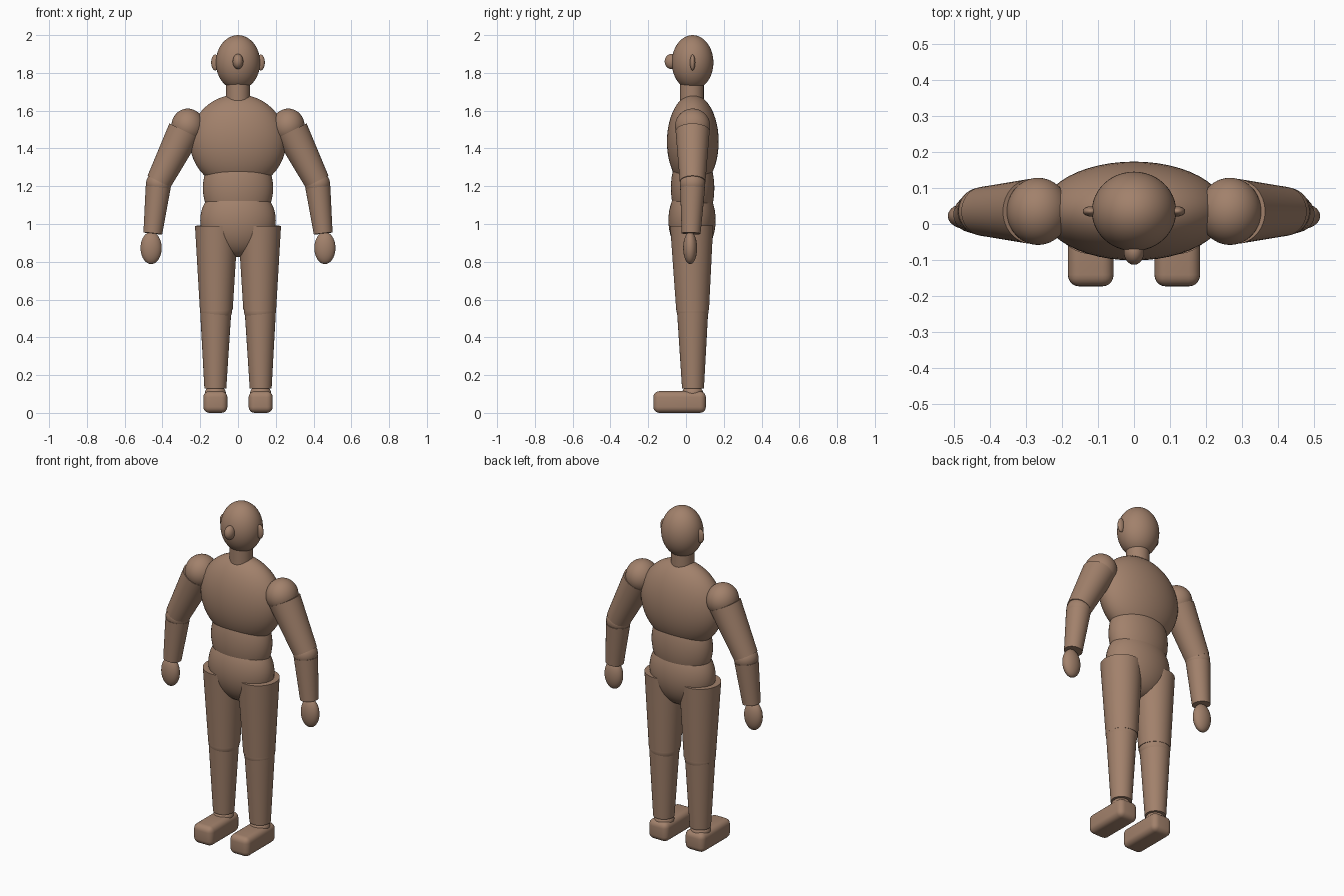
import bpy, bmesh, math
from mathutils import Vector, Matrix

if "Cube" in bpy.data.objects:
    bpy.data.objects.remove(bpy.data.objects["Cube"])

wood = bpy.data.materials.new("warm brown wood")
wood.diffuse_color = (0.36, 0.22, 0.148, 1)
wood.use_nodes = True
wood.node_tree.nodes["Principled BSDF"].inputs["Base Color"].default_value = wood.diffuse_color
Y = 0.035  # depth of the body axis


def finish(name, bm):
    bmesh.ops.recalc_face_normals(bm, faces=bm.faces)
    mesh = bpy.data.meshes.new(name)
    bm.to_mesh(mesh)
    bm.free()
    mesh.materials.append(wood)
    ob = bpy.data.objects.new(name, mesh)
    bpy.context.scene.collection.objects.link(ob)
    bpy.ops.object.select_all(action='DESELECT')
    ob.select_set(True)
    bpy.context.view_layer.objects.active = ob
    bpy.ops.object.shade_smooth_by_angle(angle=math.radians(35))
    return ob


def ellipsoid(name, center, radii, tilt=0):
    bm = bmesh.new()
    mat = (Matrix.Translation(center) @ Matrix.Rotation(tilt, 4, 'Y')
           @ Matrix.Diagonal((*radii, 1)))
    bmesh.ops.create_uvsphere(bm, u_segments=48, v_segments=24, radius=1, matrix=mat)
    return finish(name, bm)


def limb(name, start, end, r_start, r_end):
    """Tapered cylinder between two points."""
    a, b = Vector(start), Vector(end)
    turn = (b - a).to_track_quat('Z', 'Y').to_matrix().to_4x4()
    bm = bmesh.new()
    bmesh.ops.create_cone(bm, cap_ends=True, segments=48, radius1=r_start,
                          radius2=r_end, depth=(b - a).length,
                          matrix=Matrix.Translation((a + b) / 2) @ turn)
    return finish(name, bm)


def rounded_box(name, center, size, radius):
    bm = bmesh.new()
    bmesh.ops.create_cube(bm, size=1, matrix=Matrix.Translation(center)
                          @ Matrix.Diagonal((*size, 1)))
    bmesh.ops.bevel(bm, geom=bm.edges[:], offset=radius, segments=5,
                    profile=0.5, affect='EDGES')
    return finish(name, bm)


# Head and neck
ellipsoid("head", (0, Y, 1.855), (0.117, 0.11, 0.145))
ellipsoid("nose", (0, -0.077, 1.86), (0.028, 0.036, 0.04))
limb("neck", (0, Y - 0.004, 1.62), (0, Y - 0.004, 1.76), 0.063, 0.063)

# Torso
ellipsoid("chest", (0, Y + 0.001, 1.436), (0.255, 0.137, 0.25))
ellipsoid("waist", (0, Y, 1.19), (0.186, 0.115, 0.22))
ellipsoid("pelvis", (0, Y - 0.003, 1.02), (0.2, 0.125, 0.195))

# Paired parts
for side, s in (("left", 1), ("right", -1)):
    ellipsoid(side + "_ear", (s * 0.12, Y, 1.855), (0.022, 0.014, 0.042))
    ellipsoid(side + "_shoulder", (s * 0.266, Y, 1.518), (0.087, 0.093, 0.093))
    limb(side + "_upper_arm", (s * 0.283, Y, 1.492), (s * 0.418, Y, 1.225), 0.09, 0.068)
    ellipsoid(side + "_elbow", (s * 0.42, Y, 1.213), (0.067, 0.067, 0.067))
    limb(side + "_forearm", (s * 0.423, Y, 1.193), (s * 0.451, 0.027, 0.95), 0.066, 0.05)
    ellipsoid(side + "_hand", (s * 0.46, 0.022, 0.873), (0.056, 0.037, 0.085))
    limb(side + "_thigh", (s * 0.114, Y - 0.005, 0.99), (s * 0.115, Y, 0.545), 0.114, 0.087)
    ellipsoid(side + "_knee", (s * 0.116, Y, 0.545), (0.085, 0.085, 0.085))
    limb(side + "_shin", (s * 0.118, Y, 0.53), (s * 0.12, Y + 0.002, 0.13), 0.082, 0.058)
    ellipsoid(side + "_ankle", (s * 0.12, Y, 0.105), (0.056, 0.056, 0.04))
    rounded_box(side + "_foot", (s * 0.12, -0.034, 0.0575), (0.127, 0.278, 0.115), 0.032)
